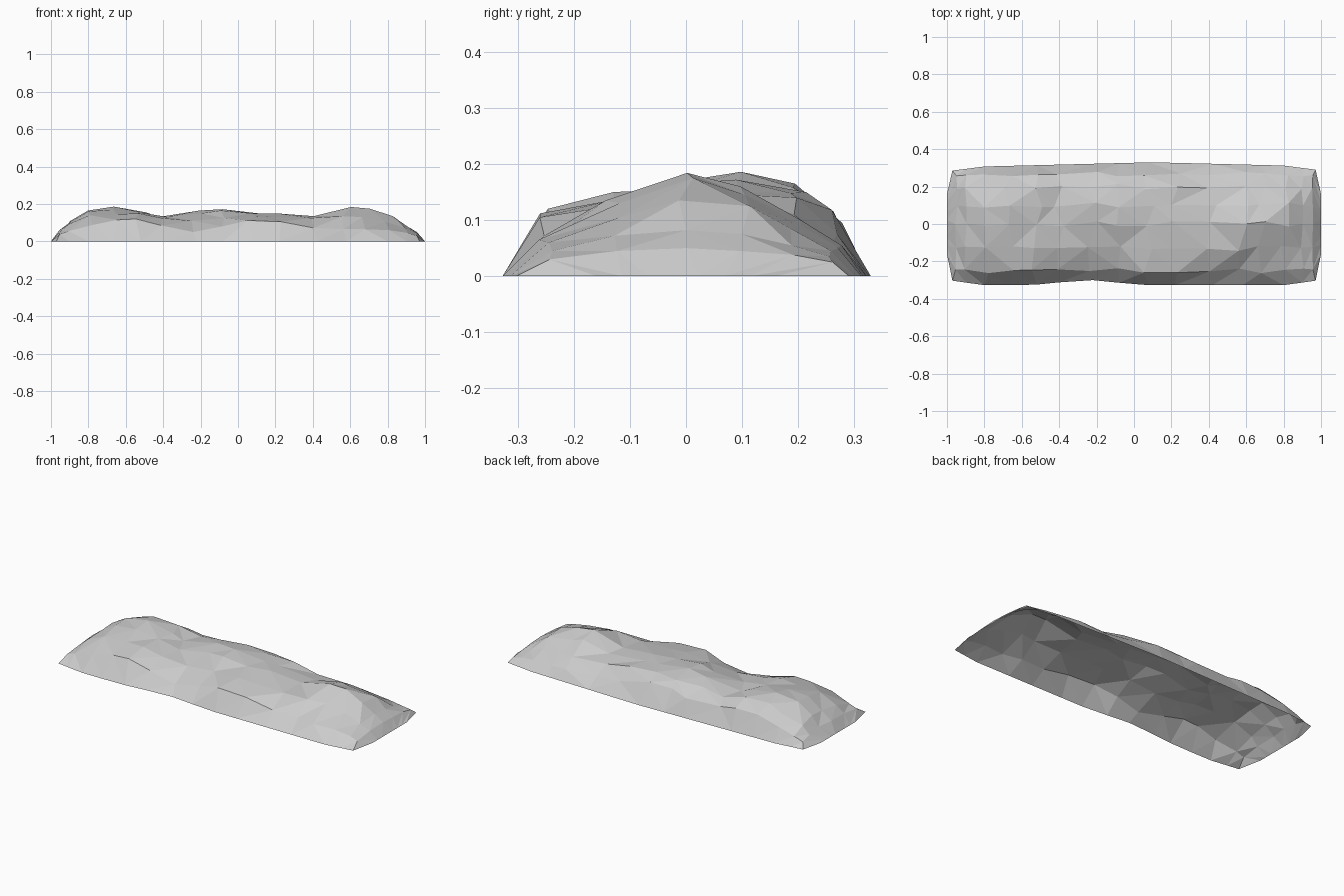
import bpy, bmesh, random

random.seed(4)
cube = bpy.data.objects.get("Cube")
if cube:
    bpy.data.objects.remove(cube, do_unlink=True)

# One matte stone colour
stone = bpy.data.materials.new("pale_grey_stone")
stone.use_nodes = True
colour = (0.6, 0.6, 0.6, 1)
stone.diffuse_color = colour
stone.node_tree.nodes["Principled BSDF"].inputs["Base Color"].default_value = colour

# Lengthwise stations: x position, then ridge heights (thousandths) from front to back
columns = (-0.25, -0.13, 0, 0.1, 0.2, 0.27)
stations = (
    (-0.95, 38, 52, 58, 56, 45, 30),
    (-0.9, 55, 92, 105, 110, 90, 50),
    (-0.8, 88, 140, 160, 165, 135, 80),
    (-0.67, 115, 145, 170, 186, 165, 112),
    (-0.52, 120, 150, 155, 155, 158, 115),
    (-0.4, 85, 125, 130, 130, 125, 100),
    (-0.22, 50, 110, 150, 165, 145, 95),
    (-0.08, 80, 125, 165, 172, 150, 115),
    (0.08, 112, 135, 150, 150, 148, 118),
    (0.22, 105, 130, 150, 145, 140, 75),
    (0.42, 72, 125, 135, 125, 110, 60),
    (0.58, 65, 135, 184, 160, 100, 55),
    (0.68, 65, 130, 175, 145, 90, 50),
    (0.8, 60, 105, 135, 125, 85, 45),
    (0.9, 45, 72, 82, 75, 55, 35),
    (0.95, 30, 45, 50, 45, 38, 25),
)


def front_rim(x):
    """Front foot line, with a shallow bay left of centre."""
    bay = max(0, 1 - abs(x + 0.25) / 0.3)
    return -0.327 + 0.03 * bay + 0.2 * max(0, abs(x) - 0.83)


def back_rim(x):
    """Back foot line, widest just past the middle."""
    return 0.33 - 0.025 * abs(x - 0.1) - 0.15 * max(0, abs(x) - 0.83)


def end_row(bm, x):
    """Straight foot line at one end of the mound."""
    count = len(columns) + 1
    return [bm.verts.new((x, -0.16 + 0.32 * i / count, 0)) for i in range(count + 1)]


def cross_row(bm, station):
    """One cross-section, loosened so the facets look natural."""
    x, *heights = station
    near_end = abs(x) > 0.85
    loose = 0.008 if near_end else 0.03
    rim_x = x * 1.022 if abs(x) > 0.93 else x
    row = [bm.verts.new((rim_x, front_rim(x), 0))]
    for y, height in zip(columns, heights):
        row.append(bm.verts.new((x + random.uniform(-loose, loose),
                                 y * (0.96 if near_end else 1)
                                 + random.uniform(-loose, loose) * 0.5,
                                 height / 1000)))
    row.append(bm.verts.new((rim_x, back_rim(x), 0)))
    return row


# Open-bottomed rocky mound skinned between the rows
bm = bmesh.new()
rows = [end_row(bm, -1)]
rows += [cross_row(bm, station) for station in stations]
rows.append(end_row(bm, 1))
for left, right in zip(rows, rows[1:]):
    for i in range(len(left) - 1):
        a, b, c, d = left[i], right[i], right[i + 1], left[i + 1]
        # Split each patch along its shorter diagonal
        if (a.co - c.co).length < (b.co - d.co).length:
            triangles = ((a, b, c), (a, c, d))
        else:
            triangles = ((a, b, d), (b, c, d))
        for triangle in triangles:
            bm.faces.new(triangle)

mesh = bpy.data.meshes.new("rocky_mound")
bm.to_mesh(mesh)
bm.free()
mesh.materials.append(stone)
mound = bpy.data.objects.new("rocky_mound", mesh)
bpy.context.collection.objects.link(mound)
